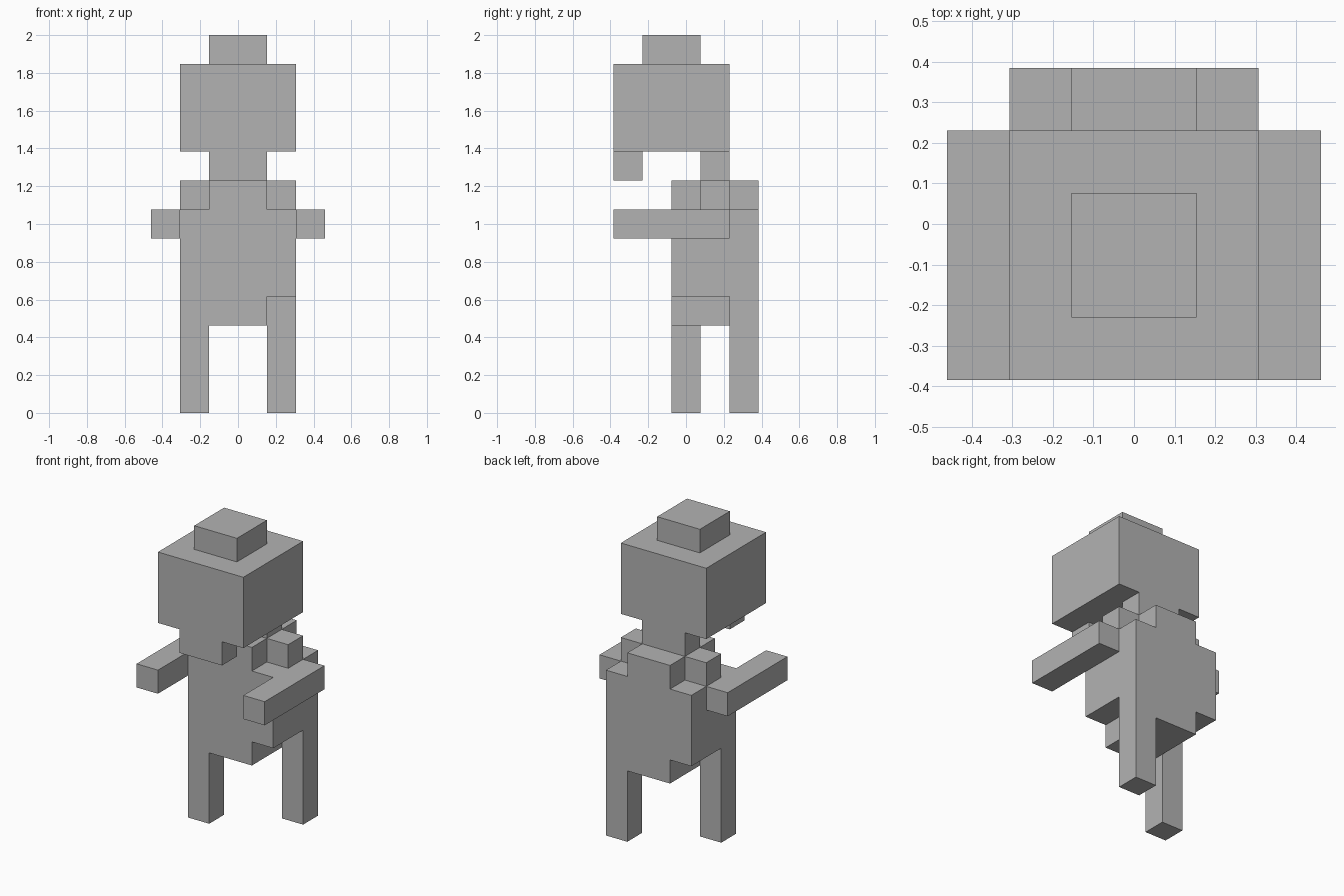
import bpy
import bmesh
from mathutils import Vector

cube = bpy.data.objects.get("Cube")
if cube:
    bpy.data.objects.remove(cube, do_unlink=True)

U = 2 / 13                      # one block of the figure
ORIGIN = Vector((0, -2.5, 0))   # block rows count from the front

# Single flat colour
grey = bpy.data.materials.new("plain_grey")
grey.use_nodes = True
colour = (0.45, 0.45, 0.45, 1)
grey.diffuse_color = colour
grey.node_tree.nodes["Principled BSDF"].inputs["Base Color"].default_value = colour


def prism(name, profile, front, back):
    """Extrude an (x, z) outline from the front row to the back row."""
    bm = bmesh.new()
    verts = [bm.verts.new((Vector((x, front, z)) + ORIGIN) * U) for x, z in profile]
    face = bm.faces.new(verts)
    new = bmesh.ops.extrude_face_region(bm, geom=[face])["geom"]
    moved = [g for g in new if isinstance(g, bmesh.types.BMVert)]
    bmesh.ops.translate(bm, verts=moved, vec=(0, (back - front) * U, 0))
    bmesh.ops.recalc_face_normals(bm, faces=bm.faces)
    mesh = bpy.data.meshes.new(name)
    bm.to_mesh(mesh)
    bm.free()
    mesh.materials.append(grey)
    obj = bpy.data.objects.new(name, mesh)
    bpy.context.collection.objects.link(obj)
    return obj


def box(name, x, y, z):
    outline = [(x[0], z[0]), (x[1], z[0]), (x[1], z[1]), (x[0], z[1])]
    return prism(name, outline, *y)


# Head, hat, beard and neck
box("head", (-2, 2), (0, 4), (9, 12))
box("hat", (-1, 1), (1, 3), (12, 13))
box("beard", (-1, 1), (0, 1), (8, 9))
box("neck", (-1, 1), (3, 4), (8, 9))

# Torso with a stepped, mirrored outline
half = [(1, 3), (1, 4), (2, 4), (2, 7), (1, 7), (1, 8)]
prism("torso", half + [(-x, z) for x, z in reversed(half)], 2, 5)

# Arms reach forward, legs stride
for side, s, leg_row, hip in (("left", 1, 4, 4), ("right", -1, 2, 4)):
    box(side + "_shoulder", sorted((s, 2 * s)), (3, 4), (7, 8))
    box(side + "_arm", sorted((2 * s, 3 * s)), (0, 4), (6, 7))
    box(side + "_leg", sorted((s, 2 * s)), (leg_row, leg_row + 1), (0, hip))
